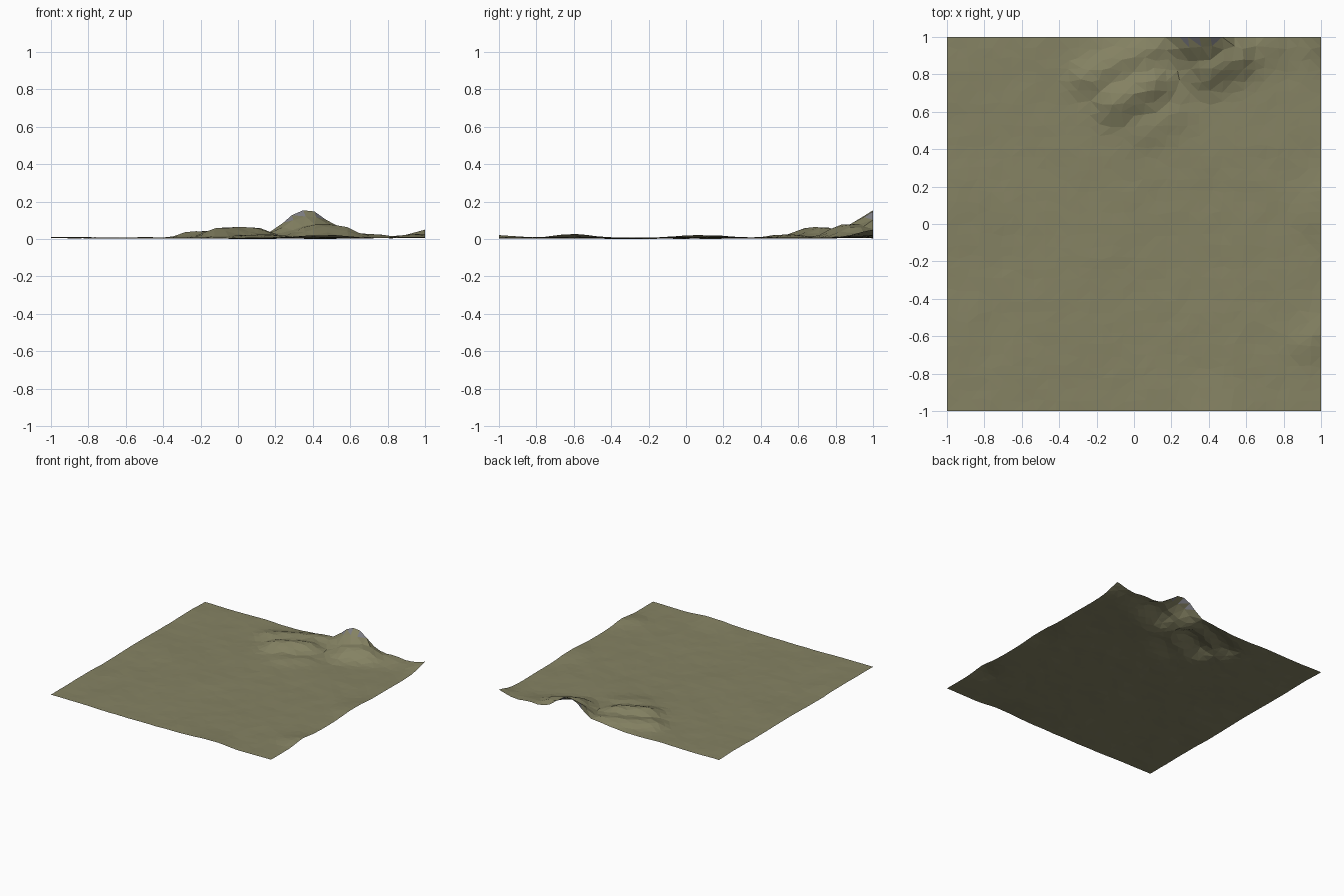
import bpy, bmesh, math, random
from mathutils import Vector, noise

if "Cube" in bpy.data.objects:
    bpy.data.objects.remove(bpy.data.objects["Cube"])

random.seed(4)
N = 34  # grid cells per side

# Ridges: start xy, end xy, height, width
RIDGES = [
    ((-0.24, 0.78), (0.10, 0.94), 0.040, 0.09),   # rear left ridge
    ((-0.10, 0.65), (0.10, 0.75), 0.058, 0.10),   # middle ridge
    ((0.04, 0.50), (0.20, 0.58), 0.018, 0.09),    # front foot ridge
    ((0.40, 0.83), (0.54, 0.90), 0.072, 0.10),    # shoulder below the peak
    ((0.58, 0.88), (0.72, 0.97), 0.020, 0.10),    # right foot ridge
    ((0.35, 1.02), (0.38, 1.02), 0.150, 0.14),    # peak
    ((1.05, 1.03), (1.05, 1.05), 0.047, 0.14),    # back right corner
    ((0.92, -0.64), (1.05, -0.56), 0.018, 0.09),  # right edge bump
    ((0.40, -1.03), (0.50, -1.00), 0.014, 0.12),  # front edge bump
    ((0.98, 0.06), (1.02, 0.14), 0.012, 0.14),    # right edge swell
]


def height(x, y):
    p = Vector((x, y))
    z = 0.010 + 0.005 * noise.noise(Vector((x * 3, y * 3, 0.7)))
    z += 0.003 * noise.noise(Vector((x * 9, y * 9, 2.3)))
    z += 0.004 * min(1, abs(x) ** 3)
    hills = 0
    for a, b, h, w in RIDGES:
        a, b = Vector(a), Vector(b)
        t = max(0, min(1, (p - a).dot(b - a) / (b - a).length_squared))
        d = (p - a.lerp(b, t)).length / w
        hills += (h * math.exp(-d * d)) ** 2.5
    return max(0, z + hills ** 0.4)


def material(name, rgb):
    m = bpy.data.materials.new(name)
    m.diffuse_color = (*rgb, 1)
    m.use_nodes = True
    m.node_tree.nodes["Principled BSDF"].inputs["Base Color"].default_value = m.diffuse_color
    return m


# Ground sheet: slightly irregular grid raised by the height function
bm = bmesh.new()
bmesh.ops.create_grid(bm, x_segments=N, y_segments=N, size=1)
for v in bm.verts:
    for i in (0, 1):
        if abs(v.co[i]) < 0.99:
            v.co[i] += random.uniform(-0.012, 0.012)
    v.co.z = height(v.co.x, v.co.y)
low = min(v.co.z for v in bm.verts)
for v in bm.verts:
    v.co.z -= low
bmesh.ops.triangulate(bm, faces=bm.faces[:], quad_method='SHORT_EDGE')

# Bare rock on the steep upper part of the peak
for f in bm.faces:
    c = f.calc_center_median()
    f.normal_update()
    if c.z > 0.075 and f.normal.z < 0.78 and c.y > 0.8:
        f.material_index = 1
    f.smooth = False

mesh = bpy.data.meshes.new("terrain")
bm.to_mesh(mesh)
bm.free()
mesh.materials.append(material("grass", (0.235, 0.225, 0.125)))
mesh.materials.append(material("rock", (0.22, 0.22, 0.24)))
terrain = bpy.data.objects.new("terrain", mesh)
bpy.context.collection.objects.link(terrain)
